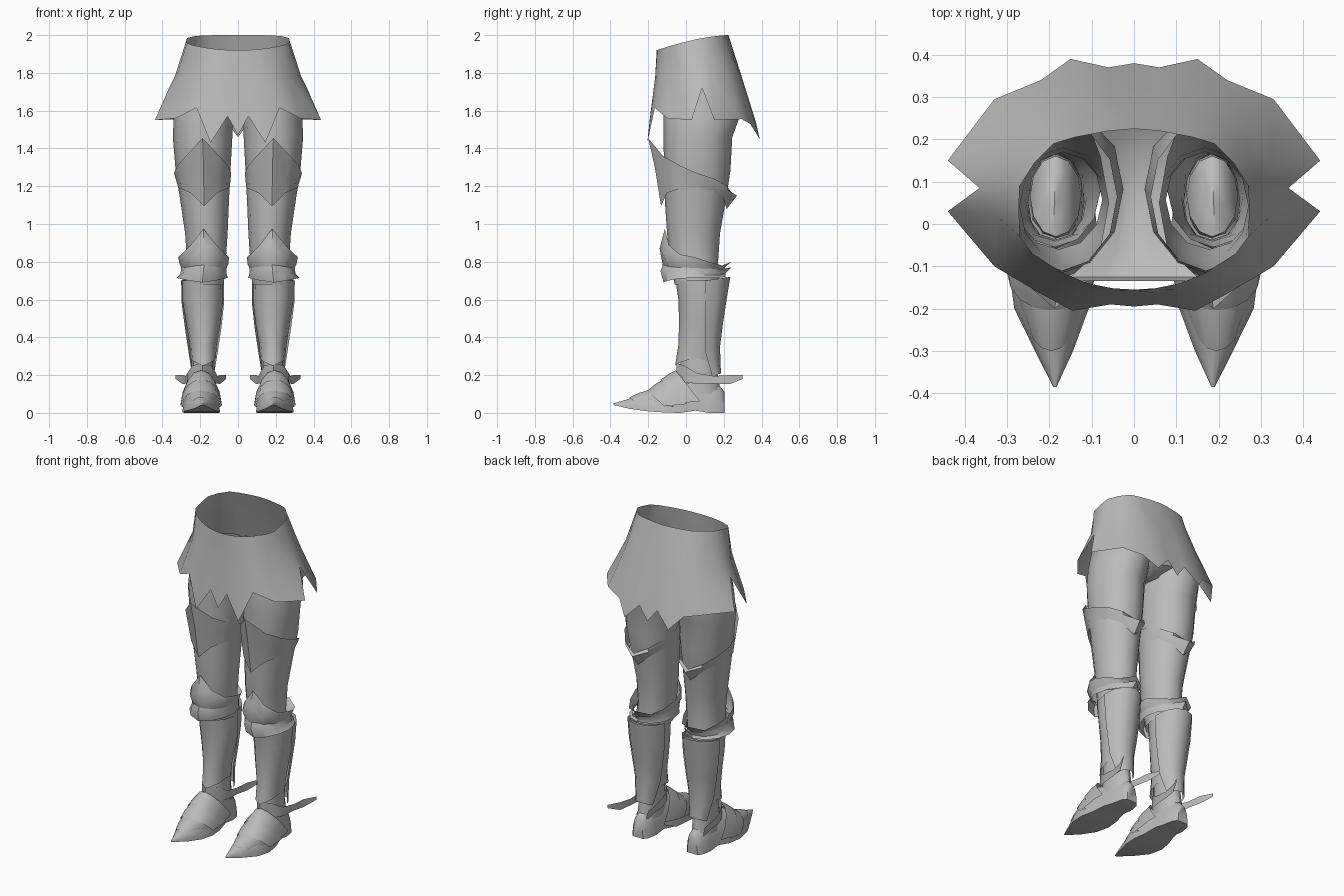
import bpy, bmesh, math

steel = bpy.data.materials.new("grey_steel")
steel.diffuse_color = (0.5, 0.5, 0.5, 1)


def prof(v, t):
    """Value at t (0 front .. 1 back); v is a number or evenly spaced list."""
    if not isinstance(v, (list, tuple)):
        return v
    f = t * (len(v) - 1)
    i = min(int(f), len(v) - 2)
    return v[i] + (v[i + 1] - v[i]) * (f - i)


def ring(x0, x1, y0, y1, z, n=12, grow=0):
    """Oval between x0..x1 and y0..y1; z and grow may vary front to back."""
    cx, cy, rx, ry = (x0 + x1) / 2, (y0 + y1) / 2, (x1 - x0) / 2, (y1 - y0) / 2
    pts = []
    for i in range(n):
        a = 2 * math.pi * i / n
        t = min(i, n - i) * 2 / n
        g = prof(grow, t)
        pts.append((cx + (rx + g) * math.sin(a), cy - (ry + g) * math.cos(a), prof(z, t)))
    return pts


def loft(name, rings, closed=True, caps=(), mirror=True, flip=False, angle=50):
    """Skin consecutive point rows; listed from top to bottom they face outward."""
    bm = bmesh.new()
    rows = [[bm.verts.new(p) for p in r] for r in rings]
    n = len(rows[0])
    for a, b in zip(rows, rows[1:]):
        for i in range(n if closed else n - 1):
            j = (i + 1) % n
            bm.faces.new((a[i], b[i], b[j], a[j]))
    for c in caps:
        bm.faces.new(rows[c] if c == 0 else rows[c][::-1])
    if flip:
        bmesh.ops.reverse_faces(bm, faces=bm.faces)
    me = bpy.data.meshes.new(name)
    bm.to_mesh(me)
    bm.free()
    me.materials.append(steel)
    ob = bpy.data.objects.new(name, me)
    bpy.context.collection.objects.link(ob)
    bpy.ops.object.select_all(action='DESELECT')
    ob.select_set(True)
    bpy.context.view_layer.objects.active = ob
    bpy.ops.object.shade_smooth_by_angle(angle=math.radians(angle))
    if mirror:
        ob.modifiers.new("other_leg", 'MIRROR').use_mirror_merge = False
    return ob


# Skirt: waist rim, flared middle and ragged hem, given for one half
def whole(half):
    return half + [(-x, y, z) for x, y, z in half[-2:0:-1]]


rim = [(0, -.155), (.05, -.152), (.11, -.14), (.17, -.115), (.24, -.07), (.27, -.03), (.272, .04),
       (.27, .09), (.235, .145), (.19, .19), (.14, .205), (.06, .22), (0, .225)]
mid = [(0, -.163), (.06, -.163), (.13, -.155), (.19, -.14), (.26, -.08), (.325, .02), (.335, .075),
       (.325, .13), (.26, .23), (.19, .27), (.12, .29), (.05, .295), (0, .295)]
hem = [(0, -.195, 1.47), (.055, -.19, 1.57), (.145, -.205, 1.43), (.22, -.165, 1.615),
       (.33, -.10, 1.56), (.44, .03, 1.55), (.365, .085, 1.72), (.44, .15, 1.55),
       (.33, .295, 1.555), (.22, .34, 1.53), (.15, .39, 1.45), (.06, .37, 1.54), (0, .38, 1.46)]
rim = [(x, y, 2 - .08 * (max(0, .225 - y) / .38) ** 1.6) for x, y in rim]
mid = [(x, y, 1.78) for x, y in mid]
waist = [tuple(p + (q - p) * .35 for p, q in zip(a, b)) for a, b in zip(rim, mid)]
loft("skirt", [whole(r) for r in (rim, waist, mid, hem)], mirror=False)

# Crotch saddle joining the thighs
saddle = [(-.135, 1.68, .20), (-.125, 1.60, .15), (-.06, 1.56, .08), (.05, 1.54, .06),
          (.16, 1.54, .08), (.24, 1.59, .11), (.24, 1.70, .12)]
loft("crotch", [[(x * w, y, z + .03 * abs(x)) for x in (-1, -.5, 0, .5, 1)] for y, z, w in saddle],
     closed=False, mirror=False, flip=True)

# Thigh tube down to the knee
loft("thigh", [ring(*r) for r in [
    (.04, .30, -.11, .24, 1.72), (.025, .34, -.12, .285, 1.57), (.03, .345, -.12, .245, 1.46),
    (.04, .33, -.115, .235, 1.28), (.048, .305, -.112, .21, 1.12), (.055, .28, -.10, .18, .95),
    (.065, .27, -.085, .17, .80), (.075, .28, -.06, .175, .68)]])

# Thigh plate: flared pointed top edge, pointed lower edge
loft("thigh_plate", [
    ring(.04, .335, -.12, .235, [1.455, 1.36, 1.31, 1.27, 1.24, 1.20, 1.16], grow=[.08, .03, .006, .004, .004, .008, .01]),
    ring(.045, .32, -.12, .225, [1.30, 1.25, 1.24, 1.22, 1.2, 1.18, 1.15], grow=[.045, .018, .006, .004, .004, .02, .045]),
    ring(.05, .31, -.112, .21, [1.095, 1.165, 1.185, 1.19, 1.18, 1.14, 1.08], grow=[.02, .012, .008, .006, .006, .006, .006])])

# Knee guard: peaked cap and two flared bands
loft("knee_cap", [
    ring(.06, .305, -.10, .185, [.975, .89, .84, .825, .80, .78, .80], grow=[.012, .012, .012, .012, .012, .03, .055]),
    ring(.06, .30, -.12, .18, [.87, .83, .80, .79, .78, .765, .775], grow=[.02, .018, .012, .01, .01, .015, .03]),
    ring(.07, .29, -.10, .18, [.765, .765, .76, .755, .75, .745, .74], grow=[.02, .012, .005, .005, .005, .005, .005])], angle=35)
loft("knee_band", [
    ring(.07, .29, -.105, .18, [.79, .775, .77, .77, .765, .76, .77], grow=[.015, .012, .01, .01, .01, .02, .06]),
    ring(.07, .295, -.105, .18, [.75, .745, .74, .735, .73, .73, .74], grow=[.03, .022, .012, .01, .01, .015, .03]),
    ring(.06, .32, -.115, .19, [.69, .70, .71, .715, .715, .715, .72], grow=[.004, .004, .004, .006, .006, .01, .02])], angle=35)

# Greave over the shin, and the ankle below it
loft("greave", [ring(*r) for r in [
    (.08, .295, -.055, .215, [.70, .70, .70, .71, .72]), (.078, .295, -.04, .205, .60),
    (.092, .275, -.037, .185, .48), (.112, .257, -.04, .17, .36),
    (.118, .25, -.058, .165, [.25, .27, .29, .27, .22])]])
loft("ankle", [ring(*r) for r in [
    (.125, .245, -.03, .16, .34), (.125, .245, -.03, .165, .22), (.125, .25, -.06, .185, .10)]])

# Calf plate wrapping the back of the shin
calf = []
for z, x0, x1, y0, y1 in [(.70, .08, .295, .10, .235), (.58, .08, .292, .10, .215), (.45, .094, .275, .10, .195),
                          (.33, .112, .257, .10, .18), (.19, .135, .235, .14, .185)]:
    cx, rx = (x0 + x1) / 2, (x1 - x0) / 2 + .006
    calf.append([(cx + rx * math.cos(a), y0 + (y1 - y0) * math.sin(a), z + .02 * math.sin(a))
                 for a in [math.pi * k / 6 for k in range(7)]])
loft("calf_plate", calf, closed=False)


# Foot: arched cross-sections from pointed toe to heel
def arch(y, w, z0, z1, cx=.195, sweep=0, drop=0, n=9, power=1):
    pts = []
    for k in range(n):
        a = math.pi * k / (n - 1)
        side = 1 - math.sin(a)
        pts.append((cx + w * math.cos(a), y + sweep * side,
                    z0 - drop * side + (z1 - z0) * math.sin(a) ** power))
    return pts


loft("foot", [arch(*s) for s in [
    (-.385, .004, .042, .05, .187), (-.30, .045, .022, .075, .189), (-.20, .088, .008, .11, .195),
    (-.11, .10, .002, .16), (-.03, .088, 0, .21, .192), (.05, .07, .012, .20, .188),
    (.12, .066, 0, .18, .187), (.18, .055, 0, .14, .187), (.205, .035, 0, .11, .187)]], caps=(0, -1), flip=True)

# Overlapping pointed foot plates
for name, y0, y1, w0, w1, top0, top1, low in [
        ("instep_plate", -.135, -.055, .108, .098, .175, .225, .05),
        ("middle_foot_plate", -.205, -.125, .105, .109, .118, .175, .035),
        ("toe_plate", -.30, -.195, .06, .103, .082, .122, .02)]:
    loft(name, [arch(y0, w0, low, top0, sweep=.09), arch((y0 + y1) / 2, (w0 + w1) / 2 + .003, low + .005, (top0 + top1) / 2 + .004, sweep=.10),
                arch(y1, w1, low + .012, top1, sweep=.13)], closed=False, flip=True, angle=35)

# Ankle guard: peaked front with wings swept out behind on both sides
wing = [(0, -.05, .265, .19), (.055, -.01, .25, .16), (.082, .06, .21, .155),
        (.09, .15, .195, .155), (.105, .23, .20, .152), (.143, .30, .20, .18)]
path = [(-x * .87, y, a, b) for x, y, a, b in wing[:0:-1]] + wing
loft("ankle_guard", [[(.187 + x, y, a) for x, y, a, b in path],
                     [(.187 + x, y, b) for x, y, a, b in path]], closed=False)
